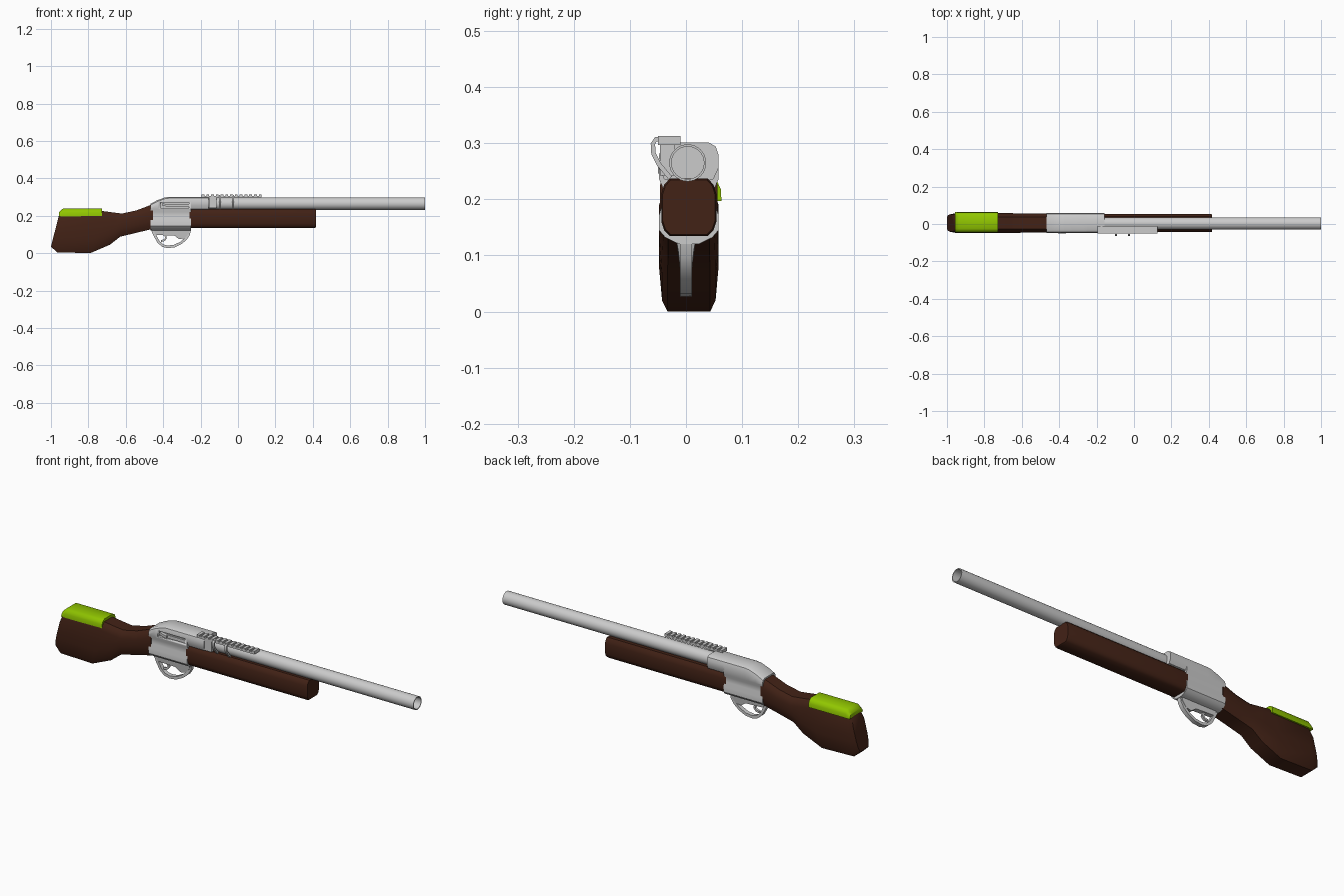
import bpy, bmesh, math
from mathutils import Vector

if "Cube" in bpy.data.objects:
    bpy.data.objects.remove(bpy.data.objects["Cube"])

CY = 0.005  # centre line of the body across y


def material(name, color):
    m = bpy.data.materials.new(name)
    m.diffuse_color = color
    m.use_nodes = True
    m.node_tree.nodes["Principled BSDF"].inputs["Base Color"].default_value = m.diffuse_color
    return m


WOOD = material("dark_wood", (0.055, 0.016, 0.008, 1))
GREEN = material("green_pad", (0.28, 0.56, 0.0, 1))


def finish(name, bm, mat=None, angle=35):
    bmesh.ops.recalc_face_normals(bm, faces=bm.faces)
    me = bpy.data.meshes.new(name)
    bm.to_mesh(me)
    bm.free()
    ob = bpy.data.objects.new(name, me)
    bpy.context.collection.objects.link(ob)
    if mat:
        me.materials.append(mat)
    bpy.ops.object.select_all(action='DESELECT')
    ob.select_set(True)
    bpy.context.view_layer.objects.active = ob
    bpy.ops.object.shade_smooth_by_angle(angle=math.radians(angle))
    return ob


def loft(name, rings, mat=None, angle=35):
    """Skin equal-length rings of points and cap both ends."""
    bm = bmesh.new()
    vs = [[bm.verts.new(p) for p in r] for r in rings]
    n = len(vs[0])
    for a, b in zip(vs, vs[1:]):
        for i in range(n):
            bm.faces.new((a[i], a[(i + 1) % n], b[(i + 1) % n], b[i]))
    bm.faces.new(vs[0])
    bm.faces.new(vs[-1])
    return finish(name, bm, mat, angle)


def ring(half, x, cy=CY):
    """Mirror a half outline of (y, z) points across the centre line."""
    return [(x, cy + y, z) for y, z in half] + [(x, cy - y, z) for y, z in reversed(half)]


def box(name, x, y, z):
    r = [[(a, y[0], z[0]), (a, y[1], z[0]), (a, y[1], z[1]), (a, y[0], z[1])] for a in x]
    return loft(name, r, angle=20)


def ribbon(name, pts, thick, width, place):
    """Flat strip of constant thickness following a 2D path."""
    pts = [Vector(p) for p in pts]
    rings = []
    for i, p in enumerate(pts):
        d = (pts[min(i + 1, len(pts) - 1)] - pts[max(i - 1, 0)]).normalized()
        n = Vector((-d.y, d.x)) * thick / 2
        rings.append([place(p + n, -width / 2), place(p + n, width / 2),
                      place(p - n, width / 2), place(p - n, -width / 2)])
    return loft(name, rings, angle=50)


# Stock: sections tilted from a bottom point (x, z) to a top point (x, z)
def stock_ring(xb, zb, xt, zt, w):
    h = zt - zb
    half = [(w * .62, 1), (w * .86, 1 - .014 / h), (w, 1 - .036 / h), (w, .5),
            (w, .08 / .23), (w * .9, .02 / h), (w * .72, 0)]
    pts = [(y, t) for y, t in half] + [(-y, t) for y, t in reversed(half)]
    return [(xb + (xt - xb) * t, CY + y, zb + h * t) for y, t in pts]


loft("stock", [stock_ring(*s) for s in (
    (-1.0, .035, -.958, .2, .046), (-.968, .005, -.935, .226, .052),
    (-.79, .0, -.73, .226, .053), (-.685, .045, -.67, .218, .053),
    (-.63, .088, -.62, .212, .052), (-.54, .11, -.545, .228, .051),
    (-.455, .13, -.455, .262, .051))], WOOD, 45)


# Cheek pad draped over the top of the stock
def pad_half(zt):
    return [(.034, zt), (.047, zt - .008), (.0535, zt - .022), (.054, .197)]


loft("cheek_pad", [ring(pad_half(z), x, .009) for x, z in
                   ((-.957, .22), (-.935, .239), (-.728, .239))], GREEN, 50)


# Receiver with a waist along each side
def receiver_half(zt):
    return [(.034, zt), (.048, zt - .007), (.053, zt - .022), (.053, .236), (.046, .22),
            (.046, .195), (.053, .172), (.053, .145), (.042, .132), (.017, .12)]


receiver = loft("receiver", [ring(receiver_half(z), x) for x, z in
                             ((-.467, .265), (-.43, .284), (-.39, .298), (-.37, .301), (-.25, .301))], None, 40)

# Loading port cut into the front side, with the bolt inside it
cutter = box("port_cutter", (-.415, -.262), (-.08, -.034), (.242, .272))
cutter.hide_render = True
cutter.hide_viewport = True
cut = receiver.modifiers.new("port", 'BOOLEAN')
cut.operation = 'DIFFERENCE'
cut.solver = 'EXACT'
cut.object = cutter
box("bolt", (-.37, -.262), (-.043, -.03), (.246, .262))
ribbon("bolt_handle", [(-.405, .262), (-.385, .256), (-.365, .252)], .012, .016,
       lambda p, w: (p.x, -.042 + w, p.y))

# Hood reaching forward over the barrel
hood = [(.036, .301), (.048, .294), (.053, .279), (.053, .256), (.044, .236), (.03, .232)]
loft("receiver_hood", [ring(hood, -.255), ring(hood, -.157)], None, 40)

# Fore-end: chamfered wooden bar with an eased front edge
fore = [(.034, .237), (.044, .226), (.049, .21), (.049, .16), (.044, .145), (.034, .135)]
eased = [(y * .95, .186 + (z - .186) * .95) for y, z in fore]
loft("fore_end", [ring(fore, -.26), ring(fore, .408), ring(eased, .416)], WOOD, 45)


# Barrel: hollow tube
def circle(x, r, n=32):
    return [(x, .003 + r * math.cos(a), .265 + r * math.sin(a))
            for a in (2 * math.pi * i / n for i in range(n))]


loft("barrel", [circle(-.2, .033), circle(1, .033), circle(1, .029), circle(-.1, .029)])

# Trigger guard, its spine under the receiver, and the trigger
side = lambda p, w: (p.x, w, p.y)
ribbon("trigger_guard", [(-.458, .125), (-.443, .092), (-.425, .06), (-.402, .04), (-.375, .034),
                         (-.34, .038), (-.305, .055), (-.278, .078), (-.264, .1), (-.258, .128)],
       .014, .021, side)
spine = [(-.457, .135), (-.257, .135), (-.263, .105), (-.285, .08), (-.315, .075), (-.34, .094), (-.44, .098)]
loft("guard_spine", [[(x, s * (.011 + max(0, z - .09) * .16), z) for x, z in spine] for s in (-1, 1)])
ribbon("trigger", [(-.405, .105), (-.388, .092), (-.385, .08), (-.395, .069), (-.412, .065)],
       .01, .012, side)

# Accessory rail: base, teeth, two curved arms and a clamp block
box("rail_base", (-.195, .126), (-.05, -.01), (.297, .306))
for i in range(13):
    x = -.195 + i * .0255
    box("rail_tooth", (x, x + .015), (-.05, -.01), (.305, .313))
for x in (-.096, -.027):
    ribbon("rail_arm", [(-.04, .307), (-.054, .307), (-.059, .299), (-.058, .282),
                        (-.048, .262), (-.028, .238)], .008, .012,
           lambda p, w: (x + w, p.x, p.y))
box("rail_clamp", (-.155, -.116), (-.046, -.02), (.242, .299))
